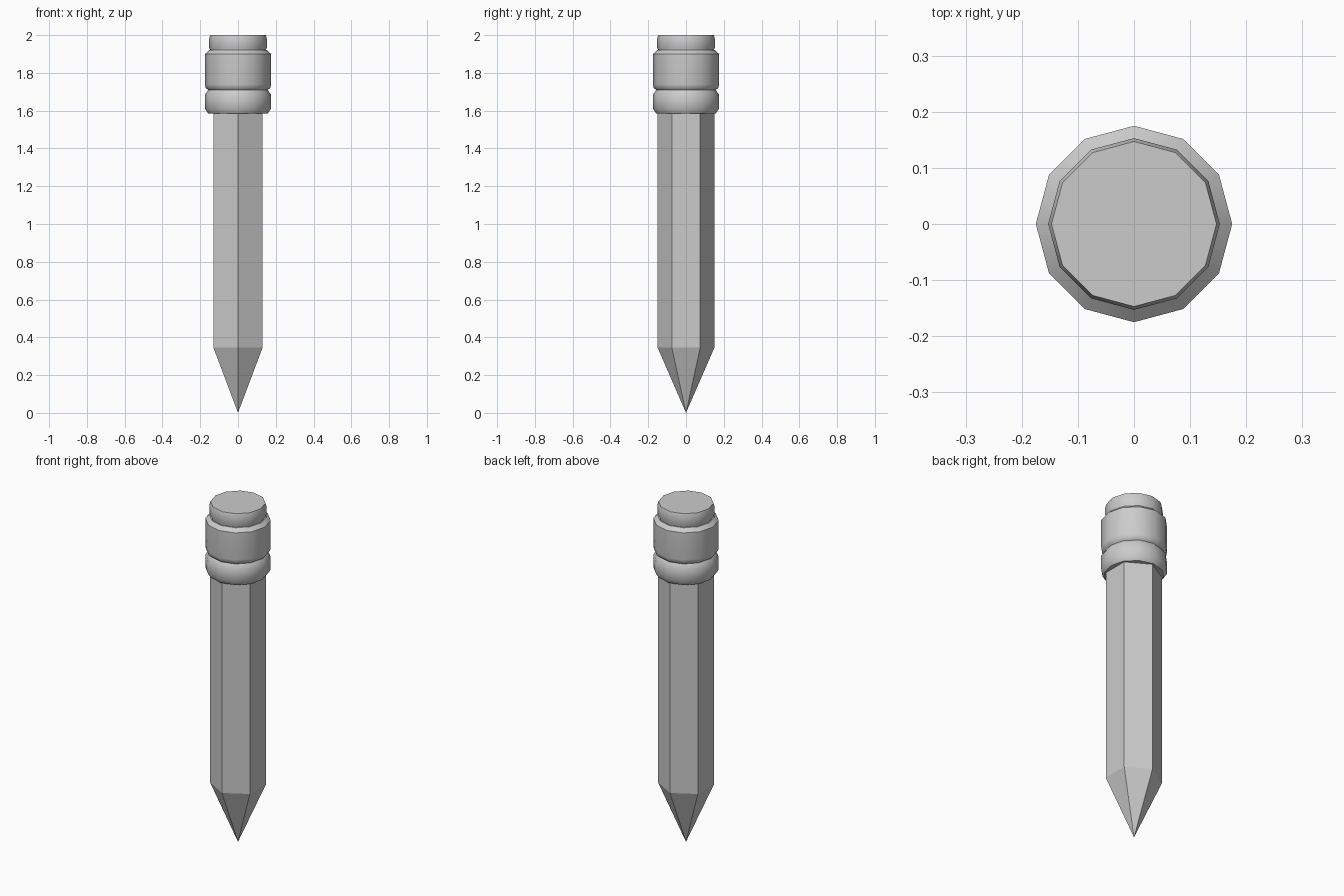
import bpy, bmesh, math

if "Cube" in bpy.data.objects:
    bpy.data.objects.remove(bpy.data.objects["Cube"])


def lathe(name, profile, sides, start=0.0, smooth=False):
    """Stack polygon rings (radius, z) bottom to top; radius 0 is a pole."""
    bm = bmesh.new()
    rings = []
    for r, z in profile:
        if r == 0:
            rings.append([bm.verts.new((0, 0, z))] * sides)
        else:
            rings.append([bm.verts.new((r * math.cos(start + math.tau * i / sides),
                                        r * math.sin(start + math.tau * i / sides), z))
                          for i in range(sides)])
    for a, b in zip(rings, rings[1:]):
        for i in range(sides):
            j = (i + 1) % sides
            corners = list(dict.fromkeys((a[i], a[j], b[j], b[i])))
            bm.faces.new(corners)
    # Cap open ends
    if profile[0][0] > 0:
        bm.faces.new(rings[0][::-1])
    if profile[-1][0] > 0:
        bm.faces.new(rings[-1])
    bmesh.ops.recalc_face_normals(bm, faces=bm.faces)
    mesh = bpy.data.meshes.new(name)
    bm.to_mesh(mesh)
    bm.free()
    obj = bpy.data.objects.new(name, mesh)
    bpy.context.collection.objects.link(obj)
    if smooth:
        bpy.ops.object.select_all(action='DESELECT')
        obj.select_set(True)
        bpy.context.view_layer.objects.active = obj
        bpy.ops.object.shade_smooth_by_angle(angle=math.radians(40))
    return obj


# Hexagonal shaft with sharpened point, corners on the y axis
lathe("pencil_shaft", [(0, 0), (0.15, 0.345), (0.15, 1.60)], 6, math.pi / 2)

# Metal band with a groove
lathe("metal_band", [(0.158, 1.585), (0.175, 1.61), (0.175, 1.685), (0.158, 1.709),
                     (0.172, 1.722), (0.175, 1.74), (0.175, 1.90), (0.153, 1.92)],
      12, smooth=True)

# Eraser
lathe("eraser", [(0.147, 1.90), (0.147, 1.92), (0.153, 1.935), (0.153, 1.98),
                 (0.147, 2.0)], 12, smooth=True)
